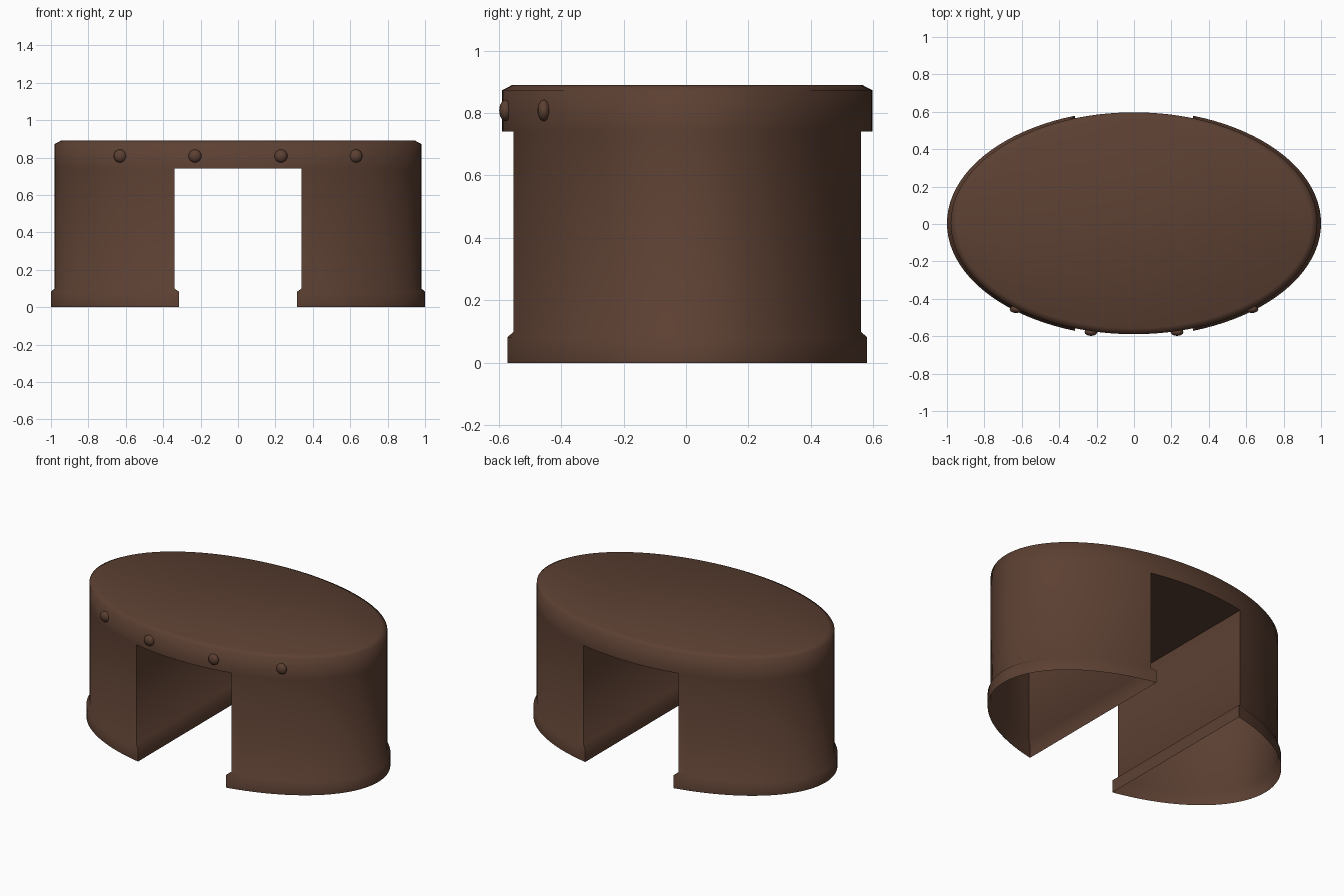
import bpy, bmesh, math

if "Cube" in bpy.data.objects:
    bpy.data.objects.remove(bpy.data.objects["Cube"])

CY = 0.004          # slight shift, the knobs stick out at the front
A, B = 0.98, 0.593  # half sizes of the oval body

brown = bpy.data.materials.new("dark brown wood")
brown.diffuse_color = (0.107, 0.051, 0.032, 1)
brown.use_nodes = True
brown.node_tree.nodes["Principled BSDF"].inputs["Base Color"].default_value = brown.diffuse_color


def finish(bm, name, angle):
    me = bpy.data.meshes.new(name)
    bm.to_mesh(me)
    bm.free()
    ob = bpy.data.objects.new(name, me)
    bpy.context.collection.objects.link(ob)
    me.materials.append(brown)
    bpy.ops.object.select_all(action='DESELECT')
    ob.select_set(True)
    bpy.context.view_layer.objects.active = ob
    bpy.ops.object.shade_smooth_by_angle(angle=math.radians(angle))
    return ob


def arc(a, b, start, end, n):
    return [(a * math.cos(start + (end - start) * i / n),
             b * math.sin(start + (end - start) * i / n) + CY) for i in range(n + 1)]


def ring(bm, pts, z):
    return [bm.verts.new((x, y, z)) for x, y in pts]


def bridge(bm, lo, hi):
    n = len(lo)
    for i in range(n):
        j = (i + 1) % n
        bm.faces.new((lo[i], lo[j], hi[j], hi[i]))


# hollow pedestals, open below, with a chamfered plinth
def pedestal(name, turn):
    bm = bmesh.new()
    t_wall, t_base = math.acos(0.34 / A), math.acos(0.315)
    wall = arc(A, B, turn - t_wall, turn + t_wall, 40)
    base = arc(1.0, 0.606, turn - t_base, turn + t_base, 40)
    rings = [ring(bm, p, z) for p, z in
             ((base, 0), (base, 0.082), (wall, 0.1), (wall, 0.74))]
    for lo, hi in zip(rings, rings[1:]):
        bridge(bm, lo, hi)
    finish(bm, name, 65)


pedestal("right_pedestal", 0)
pedestal("left_pedestal", math.pi)

# oval desk top with rounded rim, and the ceiling of the knee space
bm = bmesh.new()
t = math.acos(0.34 / A)
k = math.pi - t
spans = [(-t, t, 40), (t, k, 20), (k, math.pi + t, 40), (math.pi + t, 2 * math.pi - t, 20)]


def oval(a, b):
    return [p for s, e, n in spans for p in arc(a, b, s, e, n)[:-1]]


low = ring(bm, oval(A, B), 0.74)
mid = ring(bm, oval(A, B), 0.873)
top = ring(bm, oval(A - 0.033, B - 0.033), 0.89)
bridge(bm, low, mid)
bridge(bm, mid, top)
bm.faces.new(top)
ceiling = low[40:61] + low[100:] + [low[0]]
bm.faces.new(ceiling[::-1])
finish(bm, "desk_top", 65)

# four flattened drawer knobs along the front
for i, x in enumerate((-0.63, -0.23, 0.23, 0.63)):
    bm = bmesh.new()
    bmesh.ops.create_uvsphere(bm, u_segments=16, v_segments=6, radius=1)
    y = CY - B * math.sqrt(1 - (x / A) ** 2) - 0.005
    for v in bm.verts:
        px, py, pz = v.co
        v.co = (x + px * 0.035, y - pz * 0.021, 0.808 + py * 0.035)
    bmesh.ops.recalc_face_normals(bm, faces=bm.faces)
    finish(bm, f"knob_{i + 1}", 65)
